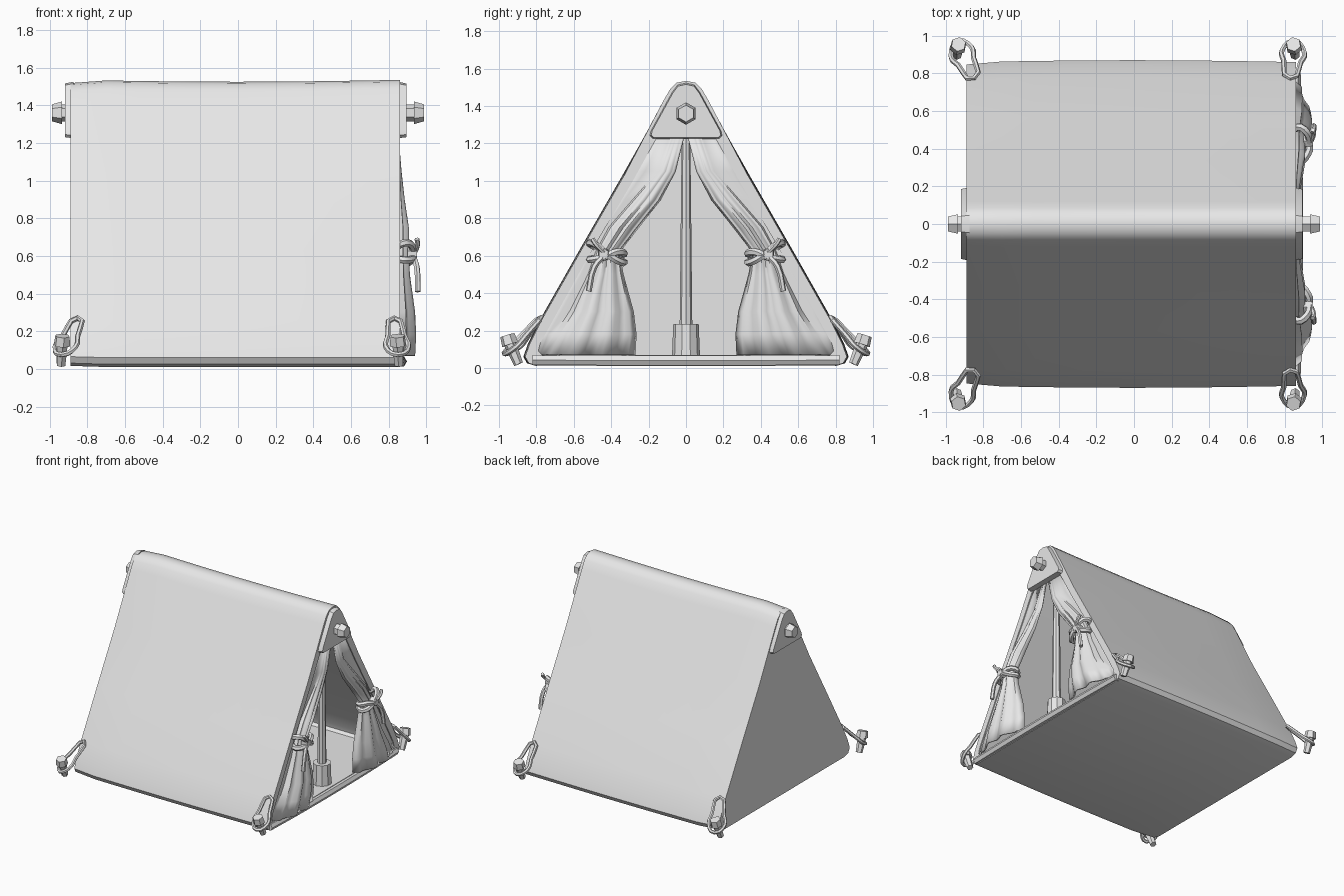
import bpy, bmesh, math
from mathutils import Vector

if "Cube" in bpy.data.objects:
    bpy.data.objects.remove(bpy.data.objects["Cube"])

gray = bpy.data.materials.new("plain_gray")
gray.diffuse_color = (0.8, 0.8, 0.8, 1)
gray.use_nodes = True
gray.node_tree.nodes["Principled BSDF"].inputs["Base Color"].default_value = gray.diffuse_color


def finish(ob, angle=35):
    ob.data.materials.clear()
    ob.data.materials.append(gray)
    bpy.ops.object.select_all(action='DESELECT')
    ob.select_set(True)
    bpy.context.view_layer.objects.active = ob
    bpy.ops.object.shade_smooth_by_angle(angle=math.radians(angle))
    return ob


def from_bmesh(name, bm, angle=35):
    bmesh.ops.recalc_face_normals(bm, faces=bm.faces)
    me = bpy.data.meshes.new(name)
    bm.to_mesh(me)
    bm.free()
    ob = bpy.data.objects.new(name, me)
    bpy.context.collection.objects.link(ob)
    return finish(ob, angle)


def rod(name, a, b, r1, r2, sides=8):
    """Straight tapered rod from a to b."""
    a, b = Vector(a), Vector(b)
    bpy.ops.mesh.primitive_cone_add(vertices=sides, radius1=r1, radius2=r2, depth=(b - a).length,
                                    location=(a + b) / 2,
                                    rotation=(b - a).to_track_quat('Z', 'Y').to_euler())
    ob = bpy.context.object
    ob.name = name
    return finish(ob)


def rope(name, pts, r, closed=False, flat=1):
    """Round cord through the given points."""
    cu = bpy.data.curves.new(name, 'CURVE')
    cu.dimensions = '3D'
    cu.bevel_depth, cu.bevel_resolution, cu.resolution_u = r, 1, 3
    cu.use_fill_caps = True
    sp = cu.splines.new('BEZIER')
    sp.bezier_points.add(len(pts) - 1)
    for p, co in zip(sp.bezier_points, pts):
        p.co = co
        p.handle_left_type = p.handle_right_type = 'AUTO'
    sp.use_cyclic_u = closed
    ob = bpy.data.objects.new(name, cu)
    bpy.context.collection.objects.link(ob)
    bpy.ops.object.select_all(action='DESELECT')
    ob.select_set(True)
    bpy.context.view_layer.objects.active = ob
    bpy.ops.object.convert(target='MESH')
    return finish(bpy.context.object)


def full(half):
    """Mirror a half profile that starts and ends on the centre line."""
    return half + [(-y, z) for y, z in reversed(half[1:-1])]


# Canvas shell: outer and inner skins, closed back, open front
OUTER = full([(0, 1.535), (0.05, 1.525), (0.085, 1.49), (0.12, 1.43), (0.33, 1.03), (0.56, 0.63),
              (0.77, 0.26), (0.835, 0.13), (0.86, 0.06), (0.84, 0.025), (0.79, 0.01), (0, 0.01)])
INNER = full([(0, 1.47), (0.03, 1.46), (0.05, 1.43), (0.08, 1.37), (0.29, 0.99), (0.52, 0.60),
              (0.72, 0.24), (0.78, 0.13), (0.79, 0.09), (0.77, 0.07), (0.72, 0.07), (0, 0.07)])
bm = bmesh.new()


def skin(profile, x0, x1, sag, steps=10):
    rings = []
    for i in range(steps + 1):
        t = i / steps
        s = sag * math.sin(math.pi * t)
        ring = []
        for y, z in profile:
            lift = -s if z > 1.3 else 0
            out = s * (1 if z < 0.2 else -1) if abs(y) > 0.2 else 0
            ring.append(bm.verts.new((x0 + (x1 - x0) * t, y + math.copysign(out, y), z + lift)))
        rings.append(ring)
    for a, b in zip(rings, rings[1:]):
        bridge(a, b)
    bm.faces.new(rings[0])
    return rings


def bridge(a, b):
    n = len(a)
    for k in range(n):
        bm.faces.new((a[k], a[(k + 1) % n], b[(k + 1) % n], b[k]))


outer = skin(OUTER, -0.875, 0.86, 0.010)
inner = skin(INNER, -0.85, 0.86, 0.004)
bridge(outer[-1], inner[-1])
for v in outer[0]:                      # soft rounded back rim
    v.co.y *= 0.985
    v.co.z = 0.4 + (v.co.z - 0.4) * 0.985
    v.co.x = -0.89
from_bmesh("tent_canvas", bm, 40)

# Padded sill across the doorway
rope("door_sill", [(0.855, -0.82, 0.042), (0.865, -0.4, 0.04), (0.865, 0.4, 0.04), (0.855, 0.82, 0.042)], 0.03)

# Gable plates with ridge pole ends
PLATE = full([(0, 1.525), (0.045, 1.515), (0.075, 1.475), (0.19, 1.265), (0.195, 1.24),
              (0.18, 1.225), (0, 1.225)])
for side, end in ((1, "front"), (-1, "back")):
    bm = bmesh.new()
    x = 0.85 if side > 0 else 0.875
    a, b = ([bm.verts.new((side * (x + d), y * k, 1.34 + (z - 1.34) * k)) for y, z in PLATE]
            for d, k in ((0, 1), (0.045, 0.95)))
    bridge(a, b)
    bm.faces.new(a)
    bm.faces.new(b)
    from_bmesh(end + "_gable_plate", bm, 30)
    rod(end + "_pole_neck", (side * 0.87, 0, 1.36), (side * 0.95, 0, 1.36), 0.045, 0.045, 6)
    rod(end + "_pole_knob", (side * 0.935, 0, 1.36), (side * 0.988, 0, 1.36), 0.06, 0.045, 6)
rod("ridge_pole", (-0.87, 0, 1.36), (0.87, 0, 1.36), 0.03, 0.03, 6)

# Upright pole in its socket
rod("upright_pole", (0.76, 0, 0.2), (0.76, 0, 1.36), 0.034, 0.022, 8)
rod("pole_socket", (0.76, 0, 0.06), (0.76, 0, 0.235), 0.075, 0.068, 10)

# Curtains: rows of height, inner edge, bundle edge, outer edge, bulge
ROWS = [(1.25, 0.01, 0.08, 0.18, 0.0), (1.05, 0.06, 0.15, 0.29, 0.015), (0.9, 0.14, 0.28, 0.375, 0.03),
        (0.75, 0.26, 0.41, 0.46, 0.05), (0.62, 0.36, 0.48, 0.535, 0.05), (0.5, 0.34, 0.52, 0.60, 0.055),
        (0.3, 0.285, 0.62, 0.715, 0.08), (0.18, 0.27, 0.70, 0.775, 0.085), (0.07, 0.275, 0.76, 0.80, 0.08)]
for side, label in ((1, "right"), (-1, "left")):
    bm = bmesh.new()
    grid = []
    for z, yi, yb, yo, d in ROWS:
        row = []
        for c in range(17):
            if c <= 14:
                u = c / 14
                x = 0.845 + d * math.sin(math.pi * u) ** 0.5 if 0 < c < 14 else 0.845
                x += 0.18 * d * math.cos(u * math.pi * 6) if 0 < c < 14 else 0
                y = yi + (yb - yi) * u
            else:
                x, y = 0.845, yb + (yo - yb) * (c - 14) / 2
            row.append(bm.verts.new((x, side * y, z)))
        grid.append(row)
    for a, b in zip(grid, grid[1:]):
        for c in range(16):
            bm.faces.new((a[c], a[c + 1], b[c + 1], b[c]))
    curtain = from_bmesh(label + "_curtain", bm, 60)
    mod = curtain.modifiers.new("cloth", 'SOLIDIFY')
    mod.thickness, mod.offset = 0.014, 0

    # Tie-back: two crossing bands, a knot and a hanging tail
    for n, (z_in, z_out) in enumerate(((0.565, 0.665), (0.61, 0.58))):
        zm = (z_in + z_out) / 2
        rope(f"{label}_tie_band_{n}", [(0.87, side * 0.33, z_in), (0.922, side * 0.37, z_in + 0.01),
             (0.93, side * 0.43, zm), (0.915, side * 0.49, z_out), (0.87, side * 0.515, z_out),
             (0.83, side * 0.43, zm)], 0.02, True)
    rod(label + "_tie_knot", (0.90, side * 0.44, 0.61), (0.95, side * 0.44, 0.61), 0.035, 0.028, 6)
    rope(label + "_tie_tail", [(0.935, side * 0.45, 0.59), (0.95, side * 0.49, 0.54),
                               (0.955, side * 0.52, 0.41)], 0.016)
    rope(label + "_tie_end", [(0.935, side * 0.43, 0.61), (0.955, side * 0.48, 0.66),
                              (0.95, side * 0.50, 0.69)], 0.013)

# Corner pegs and guy rope loops
for sx, px, tx in ((1, 0.85, 0.83), (-1, -0.935, -0.85)):
    for sy in (1, -1):
        tag = ("front" if sx > 0 else "back") + ("_right" if sy > 0 else "_left")
        rod(tag + "_peg", (px + sx * 0.005, sy * 0.895, 0.02), (px, sy * 0.945, 0.14), 0.025, 0.034, 6)
        rod(tag + "_peg_head", (px, sy * 0.94, 0.125), (px - sx * 0.003, sy * 0.955, 0.175), 0.045, 0.04, 6)
        top, peg = Vector((tx, sy * 0.775, 0.27)), Vector((px, sy * 0.95, 0.075))
        mid = (top + peg) / 2
        across = (peg - top).cross(Vector((0, 0, 1))).normalized()
        far = peg + Vector((0, sy * 0.02, 0))
        near = mid.lerp(peg, 0.6)
        rope(tag + "_guy_loop", [top, mid + across * 0.045, near + across * 0.06, far,
                                 near - across * 0.06, mid - across * 0.045], 0.014, True)
